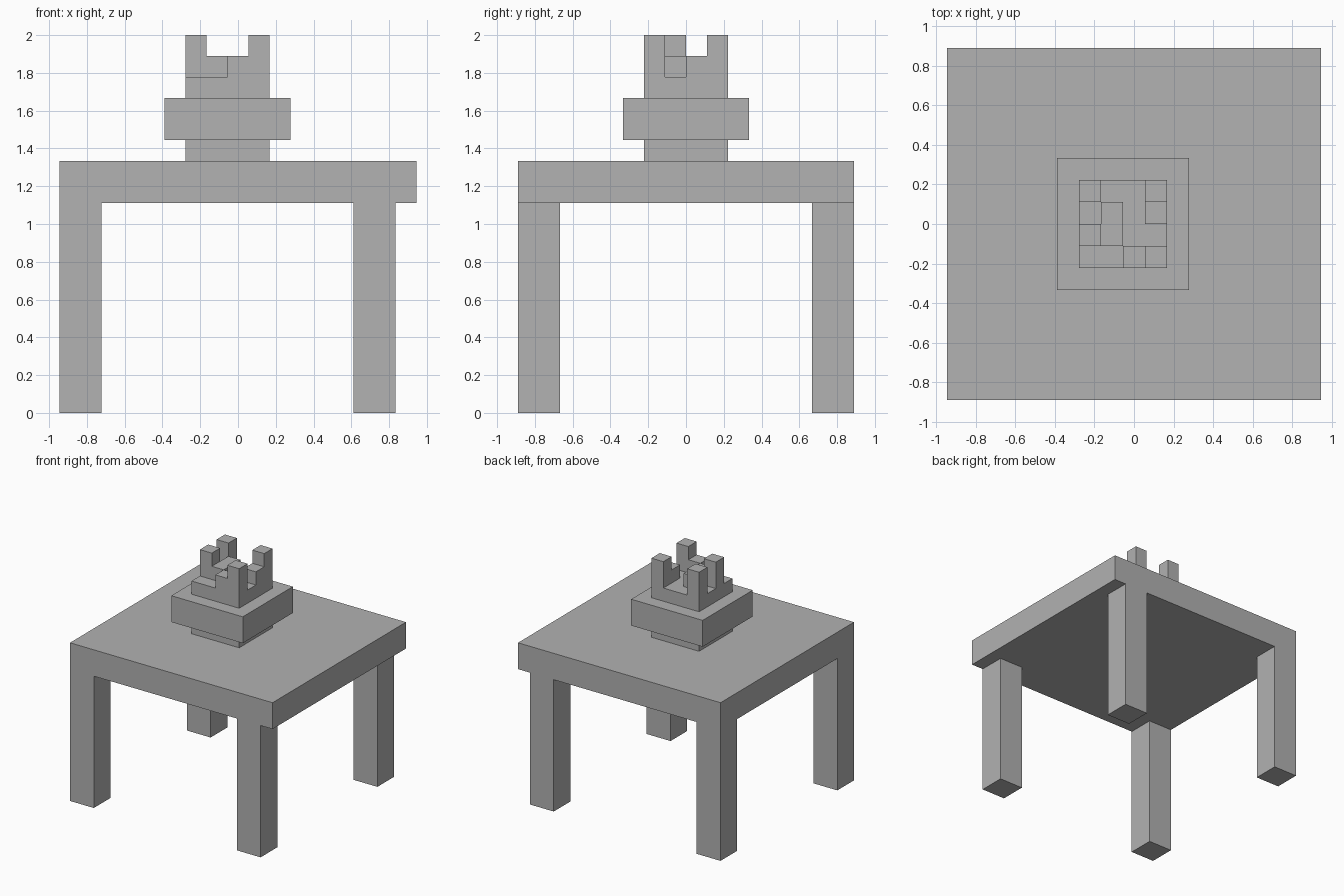
import bpy
import bmesh
from itertools import product
from mathutils import Vector

if "Cube" in bpy.data.objects:
    bpy.data.objects.remove(bpy.data.objects["Cube"], do_unlink=True)

UNIT = 1 / 9                      # edge of one building block
ORIGIN = Vector((8.5, 8, 0))      # centre of the footprint, in blocks

stone = bpy.data.materials.new("light_grey")
stone.use_nodes = True
GREY = (0.445, 0.445, 0.445, 1)
stone.diffuse_color = GREY
stone.node_tree.nodes["Principled BSDF"].inputs["Base Color"].default_value = GREY


def build(name, boxes):
    """Fuse block-aligned boxes (low corner, high corner) into one clean shell."""
    cells = set()
    for low, high in boxes:
        cells.update(product(*(range(a, b) for a, b in zip(low, high))))
    bm = bmesh.new()
    for cell in cells:
        middle = Vector(cell) + Vector((0.5, 0.5, 0.5))
        for axis, sign in product(range(3), (-1, 1)):
            neighbour = list(cell)
            neighbour[axis] += sign
            if tuple(neighbour) in cells:
                continue
            normal, u = Vector((0, 0, 0)), Vector((0, 0, 0))
            normal[axis] = sign / 2
            u[(axis + 1) % 3] = 0.5
            v = normal.cross(u) * 2
            corners = (-u - v, u - v, u + v, v - u)
            bm.faces.new([bm.verts.new((middle + normal + c - ORIGIN) * UNIT)
                          for c in corners])
    bmesh.ops.remove_doubles(bm, verts=bm.verts, dist=0.001)
    bmesh.ops.dissolve_limit(bm, angle_limit=0.02, verts=bm.verts, edges=bm.edges)
    mesh = bpy.data.meshes.new(name)
    bm.to_mesh(mesh)
    bm.free()
    mesh.materials.append(stone)
    obj = bpy.data.objects.new(name, mesh)
    bpy.context.collection.objects.link(obj)
    return obj


# Table: slab with four square legs, set in by one block on the +x side
table = [((0, 0, 10), (17, 16, 12))]
for x, y in product((0, 14), (0, 14)):
    table.append(((x, y, 0), (x + 2, y + 2, 10)))
build("table", table)

# Stepped pedestal
build("pedestal_foot", [((6, 6, 12), (10, 10, 13))])
build("pedestal_band", [((5, 5, 13), (11, 11, 15))])

# Ruined crown: top level of each column, rows from front to back
levels = ((16, 16, 17, 18),
          (18, 17, 16, 16),
          (16, 17, 16, 17),
          (18, 16, 16, 18))
build("crown", [((6 + i, 6 + j, 15), (7 + i, 7 + j, top))
                for j, row in enumerate(levels) for i, top in enumerate(row)])
